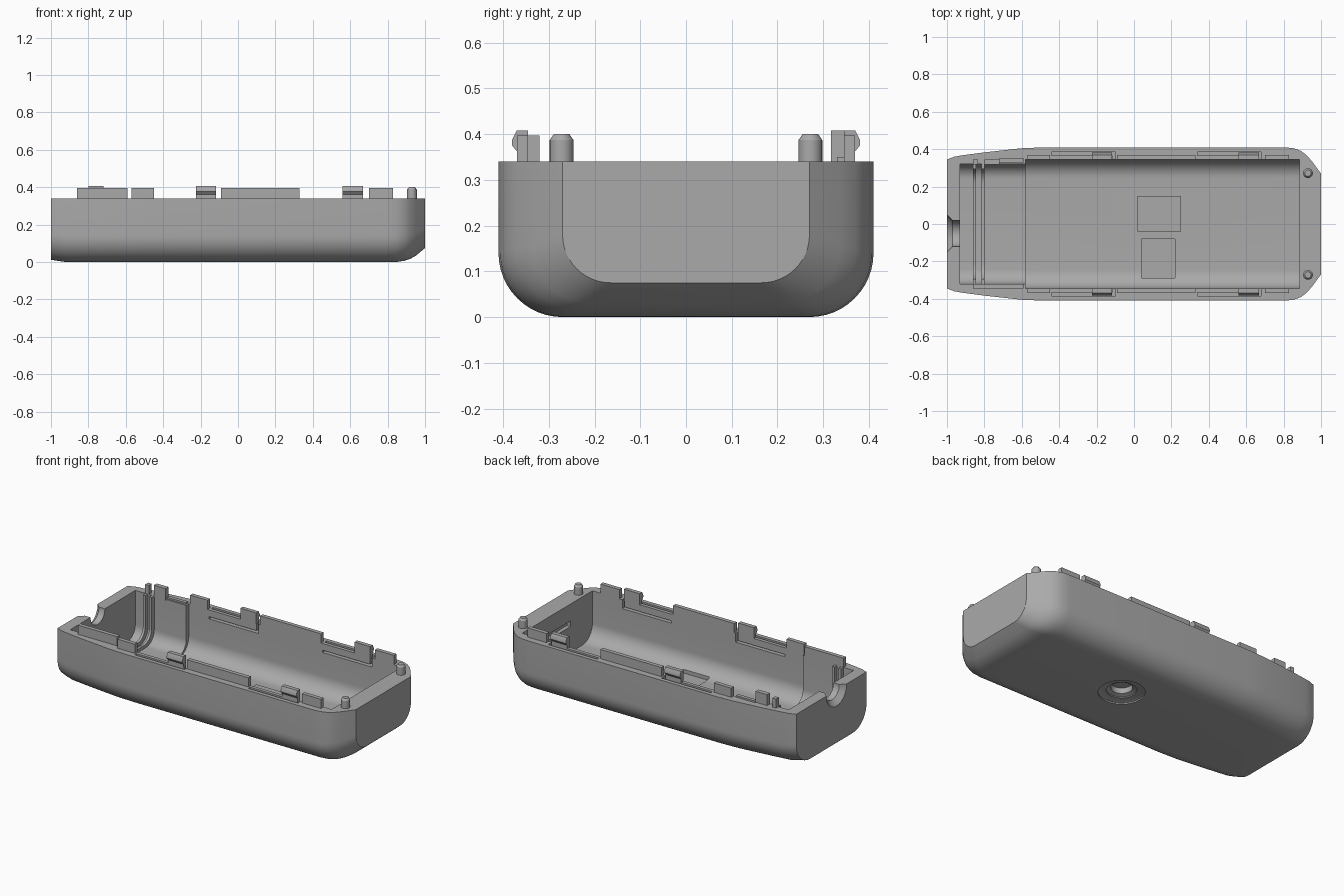
import bpy, bmesh, math
from mathutils import Matrix

if "Cube" in bpy.data.objects:
    bpy.data.objects.remove(bpy.data.objects["Cube"])

grey = bpy.data.materials.new("mid_grey")
grey.diffuse_color = (0.4, 0.4, 0.4, 1)
grey.use_nodes = True
grey.node_tree.nodes["Principled BSDF"].inputs["Base Color"].default_value = grey.diffuse_color
RIM = 0.34


def finish(name, bm, smooth=True):
    bmesh.ops.recalc_face_normals(bm, faces=bm.faces)
    me = bpy.data.meshes.new(name)
    bm.to_mesh(me)
    bm.free()
    me.materials.append(grey)
    ob = bpy.data.objects.new(name, me)
    bpy.context.collection.objects.link(ob)
    return ob


def section(hw, low, r, top, n=12):
    """U-shaped cross-section in y, z with rounded lower corners."""
    half = [(hw, top)]
    for i in range(n + 1):
        a = math.pi / 2 * i / n
        half.append((hw - r + r * math.cos(a), low + r - r * math.sin(a)))
    return half + [(-y, z) for y, z in reversed(half)]


def loft(name, stations, top):
    """Skin sections (x, half width, bottom z, radius) into a closed solid."""
    bm = bmesh.new()
    rings = [[bm.verts.new((x, y, z)) for y, z in section(hw, low, r, top)]
             for x, hw, low, r in stations]
    for a, b in zip(rings, rings[1:]):
        for i in range(len(a)):
            j = (i + 1) % len(a)
            bm.faces.new((a[i], a[j], b[j], b[i]))
    bm.faces.new(rings[0])
    bm.faces.new(rings[-1])
    return finish(name, bm)


def prism(name, pts, x0, x1):
    """Extrude a y, z profile along x."""
    bm = bmesh.new()
    f = bm.faces.new([bm.verts.new((x0, y, z)) for y, z in pts])
    ext = bmesh.ops.extrude_face_region(bm, geom=[f])["geom"]
    bmesh.ops.translate(bm, vec=(x1 - x0, 0, 0),
                        verts=[v for v in ext if isinstance(v, bmesh.types.BMVert)])
    return finish(name, bm)


def box(name, x0, x1, y0, y1, z0, z1):
    return prism(name, [(y0, z0), (y1, z0), (y1, z1), (y0, z1)], x0, x1)


def turned(name, prof, loc, axis="Z", n=48):
    """Revolve (radius, height) points into a capped solid."""
    bm = bmesh.new()
    rings = [[bm.verts.new((r * math.cos(2 * math.pi * i / n), r * math.sin(2 * math.pi * i / n), h))
              for i in range(n)] for r, h in prof]
    for a, b in zip(rings, rings[1:]):
        for i in range(n):
            j = (i + 1) % n
            bm.faces.new((a[i], a[j], b[j], b[i]))
    bm.faces.new(rings[0])
    bm.faces.new(rings[-1])
    m = Matrix.Rotation(math.pi / 2, 4, "Y") if axis == "X" else Matrix.Identity(4)
    bmesh.ops.transform(bm, matrix=Matrix.Translation(loc) @ m, verts=bm.verts)
    return finish(name, bm)


def combine(ob, tool, op="DIFFERENCE"):
    m = ob.modifiers.new("bool", "BOOLEAN")
    m.object, m.operation, m.solver = tool, op, "EXACT"
    bpy.context.view_layer.objects.active = ob
    bpy.ops.object.modifier_apply(modifier=m.name)
    bpy.data.objects.remove(tool)


# Outer shell
shell = loft("lower_shell", [
    (-1, .345, .012, .135), (-.96, .36, .006, .14), (-.92, .367, 0, .14), (-.8, .383, 0, .14),
    (-.6, .405, 0, .14), (-.48, .41, 0, .14), (.80, .41, 0, .14), (.85, .406, .001, .14),
    (.89, .392, .007, .14), (.92, .371, .017, .135), (.95, .337, .033, .125),
    (1, .27, .075, .105)], RIM)

# Cavity: narrow compartment at the left, wide one for the rest
combine(shell, loft("cut", [(-.58, .345, .04, .1), (.885, .345, .04, .1)], .5))
combine(shell, loft("cut", [(-.93, .32, .05, .08), (-.57, .32, .05, .08)], .5))

# Flared cable notch in the left wall
combine(shell, turned("cut", [(.104, -1.004), (.07, -.97), (.07, -.9)], (0, -.05, RIM), "X"))

# Round mounting socket in the underside, with its square housing on the floor
combine(shell, box("cut", .02, .25, -.04, .15, .03, .075), "UNION")
combine(shell, turned("cut", [(.13, -.01), (.13, .008), (.11, .014), (.11, -.01)][:3],
                      (.135, .055, 0)))
combine(shell, turned("cut", [(.085, 0), (.085, .02), (.06, .028), (.06, .062)], (.135, .055, 0)))

# Shallow floor recess and slot in the end wall
combine(shell, box("cut", .04, .22, -.29, -.08, .028, .1))
combine(shell, box("cut", .87, .91, -.13, .18, .2, .235))

# Spring-arm slots beside the snap clips
for s in (1, -1):
    for x0 in (-.44, .34):
        x1 = x0 + .34
        for xa, ya, zb in ((x0, .33, .298), (x0, .367, .5), (x1 - .015, .33, .5)):
            lo, hi = sorted((s * ya, s * .385))
            combine(shell, box("cut", xa, x1, lo, hi, .284, zb))

# Locating lips and snap clips along both long rims
clip = [(.345, .335), (.345, .408), (.37, .408), (.381, .386), (.381, .376),
        (.368, .36), (.368, .335)]
for s, side in ((1, "back"), (-1, "front")):
    for x0, x1 in ((-.57, -.45), (-.09, .33), (.70, .83)):
        lo, hi = sorted((s * .345, s * .37))
        box(side + "_rim_lip", x0, x1, lo, hi, .335, .397)
    for x0 in (-.225, .56):
        prism(side + "_snap_clip", [(s * y, z) for y, z in clip], x0, x0 + .108)
    # Locating pegs at the right end
    turned(side + "_peg", [(.026, .33), (.026, .387), (.017, .4)], (.93, s * .272, 0))

# Lips at the narrow end
box("front_end_lip", -.86, -.59, -.345, -.32, .335, .397)
box("back_end_tab", -.80, -.72, .317, .345, .335, .408)
box("back_end_post", -.86, -.835, .317, .345, .335, .397)
box("back_end_low_lip", -.72, -.59, .33, .352, .335, .35)

# Pair of U-shaped ribs that hold a board edge
for x0 in (-.86, -.816):
    rib = loft("board_rib", [(x0, .325, .045, .085), (x0 + .016, .325, .045, .085)], RIM)
    combine(rib, loft("cut", [(x0 - .1, .295, .07, .08), (x0 + .1, .295, .07, .08)], .5))

# Smooth curved faces, keep hard edges
for ob in bpy.context.scene.objects:
    ob.select_set(True)
    bpy.context.view_layer.objects.active = ob
bpy.ops.object.shade_smooth_by_angle(angle=math.radians(30))
